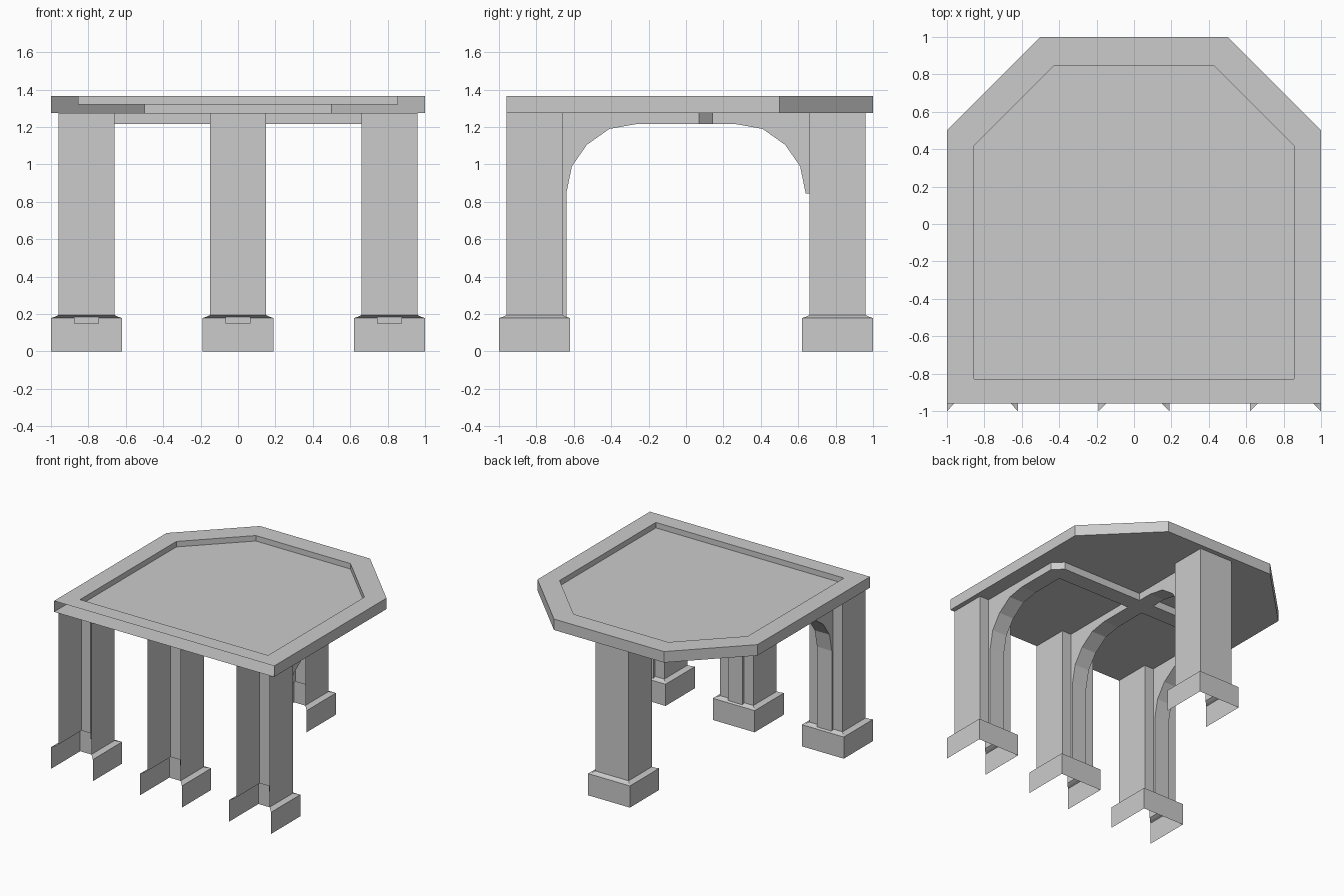
import bpy, bmesh

if "Cube" in bpy.data.objects:
    bpy.data.objects.remove(bpy.data.objects["Cube"])

C = 0.81                      # pillar centre offset
W = 0.067                     # rib half width
UNDER, FLOOR, TOP = 1.275, 1.32, 1.365
SOFFIT = 1.215


def build(name, faces, mirror=False):
    """Make a thin-shell object from polygons given as point lists."""
    bm = bmesh.new()
    for pts in faces:
        bm.faces.new([bm.verts.new(p) for p in pts])
    bmesh.ops.remove_doubles(bm, verts=bm.verts, dist=0.0005)
    bmesh.ops.recalc_face_normals(bm, faces=bm.faces)
    me = bpy.data.meshes.new(name)
    bm.to_mesh(me)
    bm.free()
    ob = bpy.data.objects.new(name, me)
    bpy.context.collection.objects.link(ob)
    if mirror:
        ob.modifiers.new("mirror", 'MIRROR').use_mirror_merge = False
    return ob


def at(pts, z):
    return [(x, y, z) for x, y in pts]


def walls(a, b, closed=True):
    """Quads joining two matching outlines."""
    n = len(a)
    return [[a[i], a[(i + 1) % n], b[(i + 1) % n], b[i]]
            for i in range(n if closed else n - 1)]


# Deck slab: sunken top, clipped back corners, open front edge
outer = [(1, -0.96), (1, 0.5), (0.5, 1), (-0.5, 1), (-1, 0.5), (-1, -0.96)]
inner = [(0.855, -0.83), (0.855, 0.42), (0.43, 0.845),
         (-0.43, 0.845), (-0.855, 0.42), (-0.855, -0.83)]
deck = walls(at(outer, UNDER), at(outer, TOP), closed=False)
deck += walls(at(outer, TOP), at(inner, TOP))
deck += walls(at(inner, TOP), at(inner, FLOOR))
deck += [at(inner, FLOOR), at(outer, UNDER)]
build("deck", deck)


# Pillars: three-sided shells with a stepped base, open to the front
def pillar(name, cx, cy, mirror=False):
    rings = []
    for h, z in [(0.19, 0), (0.19, 0.178), (0.17, 0.185), (0.151, 0.195), (0.151, UNDER)]:
        rings.append([(cx + sx * h, cy + sy * h, z)
                      for sx, sy in [(1, -1), (1, 1), (-1, 1), (-1, -1)]])
    faces = []
    for a, b in zip(rings, rings[1:]):
        faces += walls(a, b, closed=False)
    build(name, faces, mirror)


pillar("front_side_pillars", C, -C, mirror=True)
pillar("front_middle_pillar", 0, -C)
pillar("back_pillar", 0, C)

# Arched ribs: side faces plus the faceted underside
arch = [(-0.64, 0.845), (-0.61, 0.99), (-0.53, 1.105), (-0.41, 1.19), (-0.27, SOFFIT)]
foot = [(-0.66, 0.15), (-0.64, 0.15)]


def rib(name, cx, path, left_end, right_end, mirror=False):
    faces = walls([(cx - W, y, z) for y, z in path],
                  [(cx + W, y, z) for y, z in path], closed=False)
    for x, end in ((cx - W, left_end), (cx + W, right_end)):
        faces.append([(x, y, z) for y, z in path + end + [(-0.66, UNDER)]])
    build(name, faces, mirror)


full = foot + arch + [(-y, z) for y, z in reversed(arch)] + [(0.659, 0.845)]
rib("middle_arch_rib", 0, full, [(0.659, UNDER)], [(0.659, UNDER)])
rib("side_arch_ribs", C, foot + arch + [(0.01, SOFFIT)],
    [(0.01, UNDER)], [(0.01, UNDER)], mirror=True)

# Cross beam joining the ribs, with clipped outer corners
xo = C + W
plan = [(xo, 0.01), (xo, 0.07), (xo - 0.075, 0.145), (W, 0.145)]
front = [(W, 0.01), (C - W, 0.01)]
beam = walls(at(plan, SOFFIT), at(plan, UNDER), closed=False)
beam += walls(at(front, SOFFIT), at(front, UNDER), closed=False)
beam.append(at(plan + front, SOFFIT))
build("cross_beam", beam, mirror=True)
